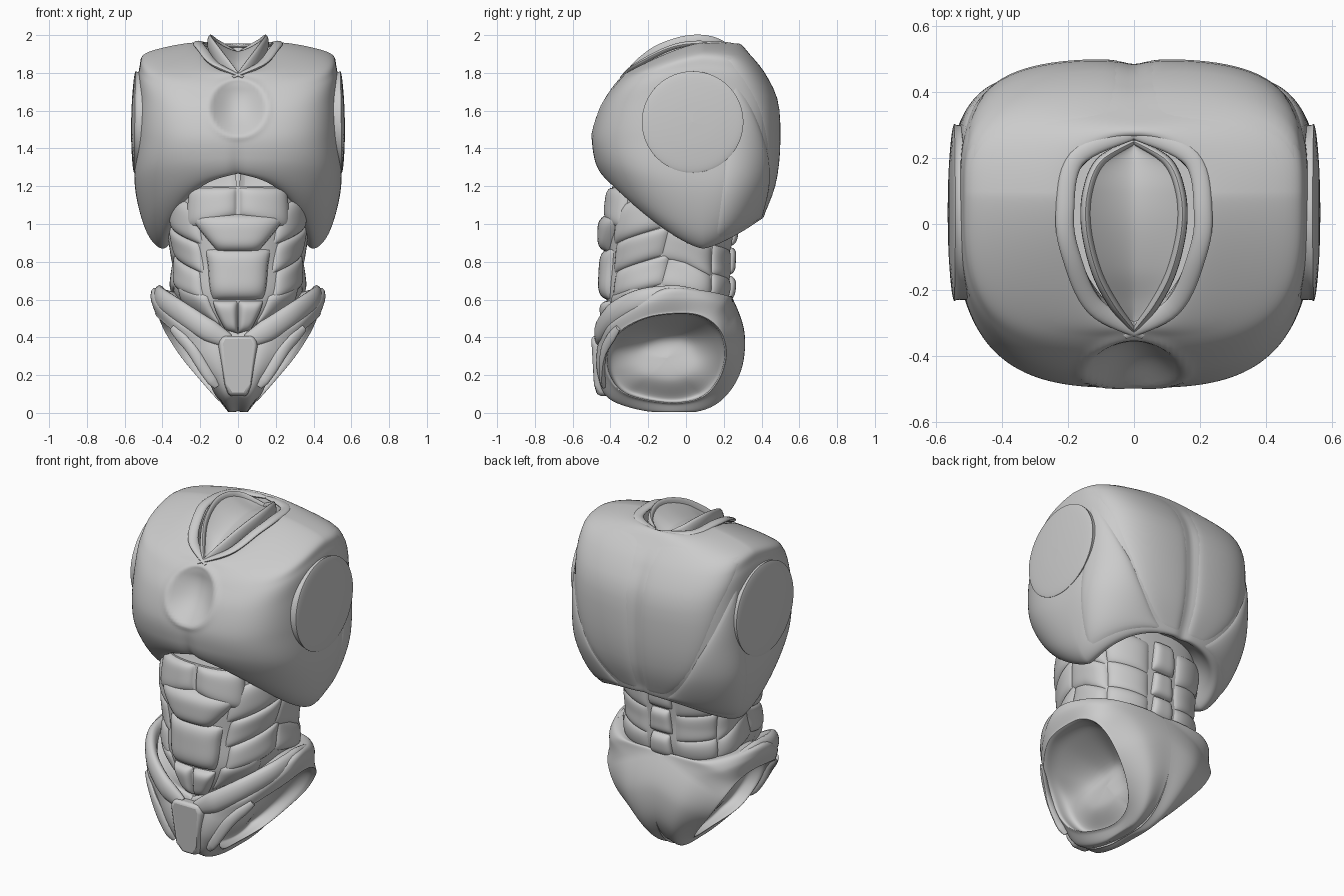
import bpy, bmesh, math
from mathutils import Vector

if "Cube" in bpy.data.objects:
    bpy.data.objects.remove(bpy.data.objects["Cube"], do_unlink=True)


def at(rows, t, closed=False):
    """Catmull-Rom sample of a list of equal-length rows."""
    n = len(rows)
    i = math.floor(t) if closed else min(int(t), n - 2)
    f = t - i
    pick = (lambda k: rows[k % n]) if closed else (lambda k: rows[max(0, min(n - 1, k))])
    out = []
    for a, b, c, d in zip(pick(i - 1), pick(i), pick(i + 1), pick(i + 2)):
        out.append(b + f * ((c - a) / 2 + f * ((a - 2.5 * b + 2 * c - d / 2)
                   + f * ((3 * b - 3 * c + d - a) / 2))))
    return out


def shell_point(rows, t, phi, cy):
    """Point on a tilted superellipse stack; phi runs from the front to +x."""
    zf, zs, zb, w, yf, yb, n = at(rows, t)
    s, c = math.sin(phi), math.cos(phi)
    r = (abs(s) ** n + abs(c) ** n) ** (-1 / n)
    k = -c * r
    y = cy + k * ((yb - cy) if k > 0 else (cy - yf))
    z = zs + ((zb if k > 0 else zf) - zs) * abs(k) ** 1.4
    return Vector((w * s * r, y, z))


def grid(name, point, rows, cols, wrap=False, mirror=False, caps=False, angle=40):
    """Mesh from point(u, v) with u and v in 0..1."""
    bm = bmesh.new()
    vs = [[bm.verts.new(point(i / rows, j / cols)) for j in range(cols + (not wrap))]
          for i in range(rows + 1)]
    m = len(vs[0])
    for a, b in zip(vs, vs[1:]):
        for j in range(cols):
            k = (j + 1) % m
            bm.faces.new((a[j], a[k], b[k], b[j]))
    if caps:
        bm.faces.new(vs[0][::-1])
        bm.faces.new(vs[-1])
        bmesh.ops.recalc_face_normals(bm, faces=bm.faces)
    return finish(name, bm, mirror, angle)


def finish(name, bm, mirror=False, angle=40, bevel=0):
    me = bpy.data.meshes.new(name)
    bm.to_mesh(me)
    bm.free()
    ob = bpy.data.objects.new(name, me)
    bpy.context.collection.objects.link(ob)
    bpy.ops.object.select_all(action='DESELECT')
    ob.select_set(True)
    bpy.context.view_layer.objects.active = ob
    bpy.ops.object.shade_smooth_by_angle(angle=math.radians(angle))
    if bevel:
        mod = ob.modifiers.new("Bevel", 'BEVEL')
        mod.width, mod.segments = bevel, 3
    if mirror:
        ob.modifiers.new("Mirror", 'MIRROR')
    return ob


def muscle(name, surf, corners, bulge, mirror=True):
    """Pillow-shaped plate over a surface; corners are (degrees, row)."""
    bl, br, tr, tl = [Vector(c) for c in corners]

    def point(u, v):
        deg, t = bl.lerp(br, v).lerp(tl.lerp(tr, v), u)
        p = surf(t, math.radians(deg))
        a, b = 2 * u - 1, 2 * v - 1
        h = bulge * 1.25 * ((1 - a ** 4) * (1 - b ** 4)) ** .6 - .01
        return p + Vector((p.x, p.y - .04, 0)).normalized() * h
    return grid(name, point, 20, 20, mirror=mirror, angle=60)


def tube(name, pts, wide, tall):
    """Mirrored elliptical tube along a smooth path."""
    last = len(pts) - 1

    def point(u, v):
        t = u * last
        d = Vector(at(pts, min(t + .02, last))) - Vector(at(pts, max(t - .02, 0)))
        d.normalize()
        side = d.cross(Vector((0, 0, 1))).normalized()
        a = v * math.tau
        taper = .6 + .4 * min(1, 6 * min(u, 1 - u))
        return Vector(at(pts, t)) + taper * (side * math.cos(a) * wide + side.cross(d) * math.sin(a) * tall)
    return grid(name, point, 40, 16, wrap=True, mirror=True, caps=True)


# Chest shell: front, side and back height, half width, front, back, squareness
chest_rows = [
    (1.24, 1.15, 1.15, .26, -.28, .20, 2.4),
    (1.255, .95, 1.09, .33, -.36, .32, 2.3),
    (1.245, .87, 1.03, .40, -.425, .40, 2.3),
    (1.275, .96, 1.09, .485, -.46, .43, 2.5),
    (1.35, 1.19, 1.23, .545, -.487, .475, 2.8),
    (1.465, 1.45, 1.42, .54, -.496, .495, 3.1),
    (1.605, 1.67, 1.64, .53, -.458, .485, 3.3),
    (1.71, 1.83, 1.79, .522, -.395, .42, 3.4),
    (1.77, 1.91, 1.89, .475, -.345, .345, 3.1),
    (1.80, 1.96, 1.955, .225, -.31, .28, 2.2),
    (1.74, 1.90, 1.89, .195, -.285, .25, 2.0),
    (1.66, 1.70, 1.70, .19, -.27, .24, 2.0)]


def chest(t, phi):
    p = shell_point(chest_rows, t, phi, .09)
    line = math.exp(-(p.x / .035) ** 2)
    if p.y < 0:
        # round hollow with a soft raised lip
        d = math.hypot(p.x, p.z - 1.615) / .15
        if d < 1 and t < 9:
            p.y += .075 * (1 - d * d) ** 1.3
        p.y -= .006 * math.exp(-((d - 1.05) / .1) ** 2)
        p.z += .04 * math.exp(-abs(p.x) / .09) * max(0, 1 - t / 4.5)
        if t > 2:
            p.y += .06 * line * max(0, 1.5 - p.z)
    else:
        p.y -= .01 * line * max(0, min(1, (8 - t) / 2))
    return p


top = len(chest_rows) - 1
grid("chest_shell", lambda u, v: chest(u * top, v * math.tau), 110, 192, wrap=True)

# Back plates meeting the front at the shoulder seam
muscle("back_plate", chest, [(164, 2.3), (179, 2.1), (179, 8.8), (95, 8.8)], .013)
muscle("side_back_plate", chest, [(98, 2.4), (165, 2.3), (142, 4.6), (113, 6.8)], .02)

# Shoulder caps: distance from the middle and radius
cap_rows = [(.44, .265), (.53, .265), (.55, .258), (.562, .14), (.566, .001)]


def cap(u, v):
    x, r = at(cap_rows, u * 4)
    dz = r * math.sin(v * math.tau)
    return Vector((x - .015 * dz, .035 + r * math.cos(v * math.tau), 1.54 + dz))


grid("shoulder_cap", cap, 24, 64, wrap=True, mirror=True)

# Leaf-shaped neck bowl with a raised collar along its edge
leaf = [(.004, -.32, 1.80), (.065, -.24, 1.865), (.115, -.14, 1.935), (.145, -.01, 1.98),
        (.14, .1, 1.985), (.1, .19, 1.955), (.002, .25, 1.91)]


def bowl(u, v):
    x, y, z = at(leaf, u * 6)
    a = 2 * v - 1
    return Vector((a * x, y, z - .075 * (1 - abs(a) ** 1.5) * math.sin(math.pi * u) ** .6))


grid("neck_bowl", bowl, 40, 24)
tube("collar", [(x, y, z - .03) for x, y, z in leaf], .016, .045)
tube("collar_edge", [(-.03, -.335, 1.775), (.12, -.25, 1.845), (.19, -.1, 1.925), (.21, .03, 1.955),
                     (.175, .2, 1.95), (0, .275, 1.94)], .028, .014)

# Waist core, rows spaced evenly in height
waist = [(.10, -.39, .05), (.325, -.42, .215), (.335, -.415, .23), (.36, -.415, .245), (.35, -.39, .24)]
waist_rows = [(.4 + .2 * i,) * 3 + r + (2.5,) for i, r in enumerate(waist)]


def core(t, phi):
    return shell_point(waist_rows, t, phi, .0)


grid("waist_core", lambda u, v: core(u * 4, v * math.tau), 32, 96, wrap=True, caps=True)

# Abdominal plates
muscle("chest_base", core, [(0, 3.2), (46, 2.8), (44, 3.95), (0, 3.95)], .035)
muscle("upper_abdomen", core, [(-18, 2.25), (18, 2.25), (44, 3.25), (-44, 3.25)], .05, False)
muscle("middle_abdomen", core, [(-24, .98), (24, .98), (30, 2.35), (-30, 2.35)], .045, False)
muscle("lower_abdomen", core, [(0, .15), (26, .2), (24, .98), (0, .98)], .045)
muscle("groin_muscle", core, [(27, .3), (62, .8), (60, 1.5), (26, 1.1)], .026)

# Flank and back muscles
for i, (lo, hi) in enumerate([(.9, 1.75), (1.65, 2.5), (2.4, 3.4)]):
    muscle(f"oblique_{i}", core, [(29, lo), (74, lo + .5), (80, hi + .5), (33, hi)], .027)
    muscle(f"flank_{i}", core, [(70, lo + .45), (126, lo - .1), (124, hi - .1), (76, hi + .45)], .023)
    muscle(f"lumbar_{i}", core, [(122, lo), (166, lo - .2), (166, hi - .2), (122, hi)], .024)
    muscle(f"spine_block_{i}", core, [(167, lo), (193, lo), (190, hi - .1), (170, hi - .1)], .035, False)

# Pelvis: outline of one half and the matching leg opening
outline = [(0, -.44, .40), (0, -.455, .22), (0, -.40, .075), (0, -.1, .01), (0, .14, .05), (0, .28, .21),
           (0, .31, .42), (0, .25, .60), (.26, .22, .62), (.40, .07, .65), (.43, -.14, .65), (.25, -.38, .50)]
opening = [(.23, -.43, .34), (.16, -.425, .2), (.11, -.33, .09), (.07, -.1, .04), (.10, .08, .065),
           (.18, .18, .16), (.29, .225, .3), (.37, .2, .43), (.415, .12, .51), (.435, 0, .54),
           (.43, -.2, .52), (.34, -.36, .44)]
mid_leg = Vector((.25, -.1, .29))
hub = Vector((0, -.09, .34))


def pelvis(u, v):
    o, l = [Vector(at(ring, v * 12, True)) for ring in (outline, opening)]
    o.x = max(o.x, 0)
    swell = o.lerp(l, .55)
    push = swell - hub
    push.x *= .7
    swell += push.normalized() * (.03 + .04 * max(0, o.y))
    # fold the waist edge inward, keep the centre line smooth
    lip = Vector((o.x * .72, hub.y + (o.y - hub.y) * .8, o.z - .03))
    lip = Vector((-swell.x, swell.y, swell.z)).lerp(lip, min(1, o.x / .1))
    inner = mid_leg + (l - mid_leg) * .94
    cup = mid_leg + (l - mid_leg) * .87 - Vector((.08, 0, 0))
    cup.x = max(cup.x, .04)
    floor = mid_leg + (l - mid_leg) * .45
    floor.x = .11
    end = Vector((.11, -.1, .29))
    p = Vector(at([lip, o, swell, l, inner, cup, floor, end], u * 7))
    return Vector((max(p.x, 0), p.y, max(p.z, .005)))


ob = grid("pelvis_shell", pelvis, 56, 96, wrap=True, mirror=True, angle=50)
ob.modifiers["Mirror"].use_clip = True

# Belt, thigh ridges and front guard
tube("belt", [(.05, -.46, .38), (.17, -.445, .445), (.30, -.375, .53), (.395, -.24, .595),
              (.415, -.08, .615), (.40, .07, .615)], .034, .06)
tube("thigh_ridge", [(.35, -.36, .45), (.25, -.43, .34), (.17, -.445, .22), (.11, -.435, .14)], .016, .03)

bm = bmesh.new()
face = [(-.045, .09), (.045, .09), (.065, .15), (.10, .37), (.08, .41), (-.08, .41), (-.10, .37), (-.065, .15)]
front = [bm.verts.new((x, -.5 if z > .1 else -.465, z)) for x, z in face]
back = [bm.verts.new((x * 1.2, -.39, z * .97)) for x, z in face]
bm.faces.new(front)
bm.faces.new(back[::-1])
for i in range(len(face)):
    j = (i + 1) % len(face)
    bm.faces.new((front[j], front[i], back[i], back[j]))
bmesh.ops.recalc_face_normals(bm, faces=bm.faces)
finish("front_guard", bm, bevel=.02)
